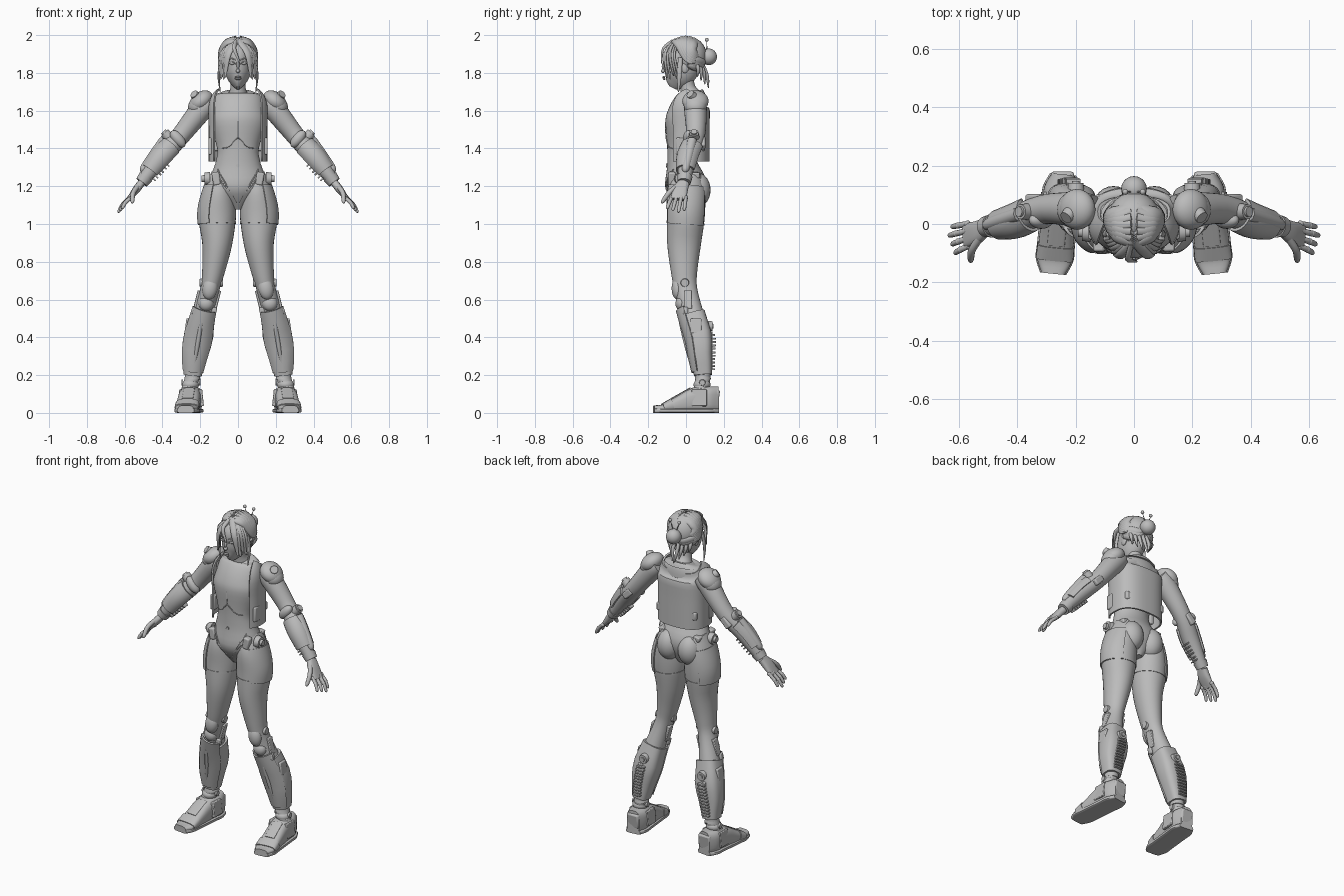
import bpy, bmesh, random
from math import sin, cos, radians, pi, copysign
from mathutils import Vector, Matrix

cube = bpy.data.objects.get("Cube")
if cube:
    bpy.data.objects.remove(cube)
random.seed(4)
X, Y, Z = Matrix.Identity(3)
UP_OUT = (X + Z).normalized()
FRONT, BACK, OUTER, INNER = -90, 90, 0, 180

grey = bpy.data.materials.new("plain grey")
grey.use_nodes = True
grey.diffuse_color = (.5, .5, .5, 1)
grey.node_tree.nodes["Principled BSDF"].inputs["Base Color"].default_value = grey.diffuse_color


def finish(name, bm, mirror, thick=0, bevel=0):
    bmesh.ops.recalc_face_normals(bm, faces=bm.faces)
    for face in bm.faces:
        face.smooth = True
    for edge in bm.edges:
        edge.smooth = len(edge.link_faces) == 2 and edge.calc_face_angle() < radians(40)
    mesh = bpy.data.meshes.new(name)
    bm.to_mesh(mesh)
    bm.free()
    mesh.materials.append(grey)
    part = bpy.data.objects.new(name, mesh)
    bpy.context.scene.collection.objects.link(part)
    if thick:
        modifier = part.modifiers.new("thickness", "SOLIDIFY")
        modifier.thickness, modifier.offset = thick, 0
    if bevel:
        modifier = part.modifiers.new("bevel", "BEVEL")
        modifier.width, modifier.segments = bevel, 2
    if mirror:
        part.modifiers.new("mirror", "MIRROR")


def spline(points, steps):
    padded = [points[0], *points, points[-1]]
    result = []
    for i in range(len(points) - 1):
        for step in range(steps):
            t = step / steps
            result.append([b + t / 2 * (c - a + t * (2 * a - 5 * b + 4 * c - d + t * (3 * (b - c) + d - a)))
                           for a, b, c, d in zip(*padded[i:i + 4])])
    return result + [list(points[-1])]


def tube(name, sections, hint=Y, mirror=True, p=2, n=24, arc=None, thick=0, steps=4):
    """Skin over sections of (x, y, z, half width, half depth)."""
    path = spline(sections, steps)
    centres = [Vector(q[:3]) for q in path]
    first, last = arc or (0, 360 - 360 / n)
    bm = bmesh.new()
    rings = []
    for i, (centre, q) in enumerate(zip(centres, path)):
        along = centres[min(i + 1, len(path) - 1)] - centres[max(i - 1, 0)]
        side = along.cross(hint).normalized()
        normal = side.cross(along.normalized())
        ring = []
        for k in range(n):
            angle = radians(first + (last - first) * k / (n - 1))
            u, v = (copysign(abs(f) ** (2 / p), f) for f in (cos(angle), sin(angle)))
            ring.append(bm.verts.new(centre + side * u * max(q[3], .001) + normal * v * max(q[4], .001)))
        rings.append(ring)
    for low, high in zip(rings, rings[1:]):
        for k in range(n - 1 if arc else n):
            j = (k + 1) % n
            bm.faces.new((low[k], low[j], high[j], high[k]))
    if not arc:
        bm.faces.new(rings[0])
        bm.faces.new(rings[-1])
    finish(name, bm, mirror, thick)


def section(limb, z):
    return min(spline(limb, 40), key=lambda q: abs(q[2] - z))


def at(limb, z, angle, reach=1, out=X):
    """Point on a limb's surface at a height and an angle around it."""
    x, y, z, a, b = section(limb, z)
    return Vector((x, y, z)) + reach * (out * a * cos(radians(angle)) + Y * b * sin(radians(angle)))


def sleeve(name, limb, top, bottom, grow, **options):
    rings = [section(limb, top + (bottom - top) * k / 6) for k in range(7)]
    tube(name, [(x, y, z, a + grow, b + grow) for x, y, z, a, b in rings], steps=1, **options)


def seam(name, limb, marks, r=.003):
    tube(name, [(*at(limb, *mark), r, r) for mark in spline(marks, 5)], Vector((.3, 1, .2)), n=6, steps=1)


def strand(name, start, end, r, bow=(0, 0, 0), flat=1, tip=.5, hint=Vector((.4, -1, .3)), mirror=True):
    start, end = Vector(start), Vector(end)
    mid = (start + end) / 2 + Vector(bow)
    spots = ((start, r), (mid, r), (end.lerp(mid, .2), r * tip), (end, r * .2))
    tube(name, [(*spot, size, size * flat) for spot, size in spots], hint, mirror, n=12)


def ball(name, c, r, wide=1, deep=1, tall=1, tilt=0, mirror=True):
    bm = bmesh.new()
    m = Matrix.Translation(c) @ Matrix.Rotation(radians(tilt), 4, "Y")
    m = m @ Matrix.Diagonal((r * wide, r * deep, r * tall, 1))
    bmesh.ops.create_uvsphere(bm, u_segments=24, v_segments=14, radius=1, matrix=m)
    finish(name, bm, mirror)


def disc(name, c, axis, r, depth=.03, mirror=True):
    bm = bmesh.new()
    m = Matrix.Translation(c) @ Vector(axis).to_track_quat("Z", "Y").to_matrix().to_4x4()
    bmesh.ops.create_cone(bm, cap_ends=True, segments=20, radius1=r, radius2=r * .85, depth=depth, matrix=m)
    finish(name, bm, mirror)


def block(name, c, w, d, h, tilt=0, axis="Y"):
    bm = bmesh.new()
    m = Matrix.Translation(c) @ Matrix.Rotation(radians(tilt), 4, axis) @ Matrix.Diagonal((w, d, h, 1))
    bmesh.ops.create_cube(bm, size=1, matrix=m)
    finish(name, bm, True, bevel=min(w, d, h) / 5)


# torso, vest and neck
torso = [(0, .03, 1.7, .05, .04), (0, .03, 1.68, .12, .07), (0, .01, 1.6, .14, .1), (0, 0, 1.53, .15, .11),
         (0, -.02, 1.4, .11, .08), (0, -.02, 1.32, .12, .08), (0, 0, 1.2, .15, .11), (0, .01, 1.08, .03, .05)]
tube("torso", torso, mirror=False, n=40)
vest = [(0, .04, 1.69, .12, .06)] + [(0, .01, z, .15, .11) for z in (1.63, 1.5, 1.33)]
tube("back_vest", vest, mirror=False, p=2.6, n=40, arc=(-38, 218), thick=.01)
tube("neck", [(0, 0, 1.78, .04, .04), (0, .01, 1.72, .04, .04), (0, .03, 1.67, .06, .06)], mirror=False)
sleeve("collar", torso, 1.7, 1.69, .01, mirror=False)
seam("midriff_arch", torso, [(1.4, -40), (1.41, -65), (1.46, FRONT)])
seam("chest_band", torso, [(1.65, -40), (1.64, FRONT)])
seam("front_zip", torso, [(1.64, FRONT), (1.46, FRONT)], .002)
for lift in (0, .02):
    seam("pelvis_seam", torso, [(1.27 + lift, -35), (1.21 + lift, -60), (1.11, -85)], .004)
disc("navel", at(torso, 1.31, FRONT), Y, .01, .01, False)
block("vest_pouch", at(vest, 1.41, -20), .03, .05, .09)
block("vest_clip", at(vest, 1.41, 40), .04, .04, .05)

# legs and hips
leg = [(.09, .01, 1.27, .05, .07), (.1, 0, 1.18, .08, .1), (.11, 0, 1.05, .1, .1), (.11, -.01, .9, .08, .09),
       (.13, -.01, .75, .06, .07), (.15, 0, .65, .05, .06), (.19, .04, .5, .06, .06), (.21, .07, .4, .07, .06),
       (.23, .08, .3, .06, .05), (.24, .09, .2, .04, .04), (.26, .08, .12, .04, .04)]
tube("leg", leg, n=32)
ball("buttock", (.07, .06, 1.18), .07, tall=1.3)
hip = at(torso, 1.24, -10, 1.1)
disc("hip_disc", hip, X, .036)
disc("hip_disc_cap", hip + X / 70, X, .02)
block("belt_pouch", at(torso, 1.24, -40), .04, .04, .07, 10)
block("belt_clip", at(torso, 1.26, 35), .04, .05, .03, 10)
sleeve("thigh_panel", leg, 1.2, 1, .004, arc=(-65, 65), thick=.006)
sleeve("thigh_hem", leg, 1.01, 1, .003, n=32)
sleeve("calf_shell", leg, .52, .2, .008, p=3, n=28)
sleeve("shin_plate", leg, .56, .22, .015, arc=(-150, -30), thick=.01, n=7)
strand("shin_ridge", at(leg, .48, FRONT, 1.2), at(leg, .22, FRONT, 1.3), .012)
ball("knee_pad", at(leg, .66, FRONT, .7), .04, deep=.8, tall=1.5, tilt=-10)
ball("lower_knee_pad", at(leg, .58, FRONT, .7), .04, deep=.8)
for side, lean in ((OUTER, X), (INNER, -X)):
    disc("knee_disc", at(leg, .69, side), lean, .024, .02)
    block("knee_strut", at(leg, .6, side), .02, .04, .1, -14)
    block("shin_clip", at(leg, .54, side, .9) - Y / 30, .03, .03, .04, -14)
block("calf_fin", at(leg, .46, OUTER), .03, .06, .08, -8)
disc("calf_port", at(leg, .46, BACK, 1.2), Y, .03)
disc("calf_port_cap", at(leg, .46, BACK, 1.3), Y, .015)
block("calf_rib_spine", at(leg, .33, BACK), .03, .02, .2, -6)
for k in range(11):
    block("calf_rib", at(leg, .23 + k / 55, BACK, 1.2), .05, .03, .01)

# boots
boot = []
for k in range(8):
    y = .17 - .34 * k / 7
    tall = .02 + .28 * min(max(y + .13, 0), .18)
    boot.append((.26 - y / 10, y, tall, .06 if 0 < k < 7 else .04, tall))
tube("boot", boot, Z, p=3, n=28)
tube("sole", [(x, y, .012, a + .005, .012) for x, y, z, a, b in boot], Z, p=5)
tube("toe_strap", [(x, y, z + .005, a + .004, b) for x, y, z, a, b in boot[5:7]], Z, p=3)
tube("instep_plate", [(x, y, z + b, a / 2, .008) for x, y, z, a, b in boot[3:6]], Z, p=5)
ball("ankle_joint", at(leg, .15, OUTER, 0), .045, tall=.7)
disc("ankle_ring", at(leg, .19, OUTER, 0), Z, .043)
block("heel_guard", (.245, .15, .08), .08, .05, .09, -8, "X")
for side, lean in ((OUTER, X), (INNER, -X)):
    block("boot_side_plate", (.25 + lean.x * .055, .07, .08), .02, .08, .09, lean.x * -6)
    disc("ankle_bolt", at(leg, .16, side, 1.2), lean, .017, .01)

# arms
arm = [(.14, .05, 1.65, .05, .05), (.19, .05, 1.61, .06, .06), (.31, .05, 1.46, .05, .05),
       (.41, .01, 1.35, .05, .05), (.51, -.01, 1.22, .03, .03)]
tube("arm", arm)
sleeve("forearm_shell", arm, 1.41, 1.28, .006, arc=(-150, 70), thick=.01, n=16)
sleeve("wrist_cuff", arm, 1.25, 1.22, .005)
strand("forearm_guard", at(arm, 1.41, OUTER, out=UP_OUT), at(arm, 1.25, OUTER, out=UP_OUT), .025, tip=.8)
ball("shoulder_pad", (.195, .05, 1.65), .07, tall=.7, tilt=38)
ball("shoulder_cup", (.21, .05, 1.63), .06, tall=.8, tilt=45)
disc("shoulder_bolt", (.225, .03, 1.68), X - Y + Z, .026)
elbow = at(arm, 1.43, OUTER, out=UP_OUT)
disc("elbow_disc", elbow, UP_OUT, .03, .05)
disc("elbow_cap", elbow + UP_OUT / 70, UP_OUT, .02, .04)
ball("elbow_guard", at(arm, 1.45, FRONT, .7), .03, tall=1.8, tilt=40)
block("elbow_clip", at(arm, 1.43, BACK, .8), .04, .04, .07, -45)
for k in range(6):
    block("forearm_rib", at(arm, 1.35 - k / 60, INNER, out=UP_OUT), .03, .04, .008, -45)

# hands
tube("palm", [(.51, -.01, 1.22, .02, .03), (.54, -.03, 1.18, .02, .04), (.58, -.04, 1.13, .01, .04)], p=2.6)
for k in range(4):
    shorter = abs(k - 1) / 200
    base = Vector((.575 - shorter, -k / 40, 1.14))
    tip = Vector((.635 - 2 * shorter, -.01 - k / 33, 1.06 + 2 * shorter))
    strand("finger", base, tip, .01, UP_OUT / 150, tip=.85)
    ball("knuckle", base, .012)
    ball("finger_joint", (base + tip) / 2 + UP_OUT / 150, .011)
strand("thumb", (.53, -.05, 1.2), (.56, -.13, 1.11), .013, (.01, 0, .01), tip=.8, hint=X)

# head and face
head = [(0, 0, 1.96, .05, .06), (0, -.01, 1.9, .07, .1), (0, -.02, 1.84, .07, .1), (0, -.04, 1.78, .06, .08),
        (0, -.06, 1.74, .03, .05), (0, -.07, 1.72, .01, .02)]
tube("head", head, mirror=False, n=36)
nose_tip = at(head, 1.81, FRONT)
strand("nose", at(head, 1.86, FRONT, .95), nose_tip, .007, (0, -.004, 0), mirror=False, hint=X)
ball("nose_tip", nose_tip, .011, mirror=False)
ball("eye", at(head, 1.85, -65, .94), .016, deep=.7, tall=.5)
seam("eyelid", head, [(1.848, -80), (1.858, -65), (1.85, -48)])
seam("eyebrow", head, [(1.868, -79), (1.876, -62), (1.868, -45)])
for z in (1.768, 1.778):
    ball("lip", at(head, z, FRONT, .97), .018, deep=.4, tall=.3, mirror=False)
ball("ear", at(head, 1.83, 10), .03, wide=.3, deep=.7)

# hair cap and swept locks
ball("hair_cap", (0, .02, 1.89), .09, tall=1.1, mirror=False)


def lock(name, directions, width):
    crown, size = Vector((0, 0, 1.887)), Vector((.095, .105, .105))
    spots = [crown + Vector(d).normalized() * size for d in directions]
    tube(name, [(*spot, width * w, .012 * w) for spot, w in zip(spots, (.5, 1, .9, .3))],
         Vector(directions[1]).normalized(), n=12, steps=6)


for k in range(7):
    a = radians(48 + 14 * k)
    lock("hair_lock", [(.1, -cos(a), sin(a)), (.7, -.6 * cos(a), .7), (1, .2 + k / 20, k / 12 - .2), (.2, 1, -.2)], .024)
for k in range(3):
    drop = -k / 5
    lock("nape_lock", [(1, .1, drop - .1), (.9, .5, drop - .2), (.5, .9, drop - .3), (.1, 1, -.1)], .022)

# fringe and loose strands
for k in range(5):
    strand("fringe", (0, k / 150 - .06, 1.975), (.07 + k / 150, k / 60 - .1, 1.8 + random.uniform(-.04, .02)), .017,
           (.015 + k / 200, -.03, .03), flat=.4)
strand("centre_wisp", (-.01, -.07, 1.97), (.01, -.13, 1.85), .011, (-.02, -.02, .02), flat=.5, mirror=False)
strand("side_strand", (.09, -.03, 1.88), (.095, -.04, 1.7), .012, (.01, 0, 0), flat=.5, hint=X)
for k in range(4):
    x = k / 50
    strand("nape_strand", (x + .01, .08 - x / 2, 1.86), (x, .12 - x, 1.72 + x), .01, (.01, .01, 0))

# bun and hair pins
ball("hair_bun", (0, .12, 1.885), .044, mirror=False)
strand("hair_pin", (0, .11, 1.89), (.03, .11, 1.97), .003)
ball("pin_bead", (.03, .11, 1.975), .01)
